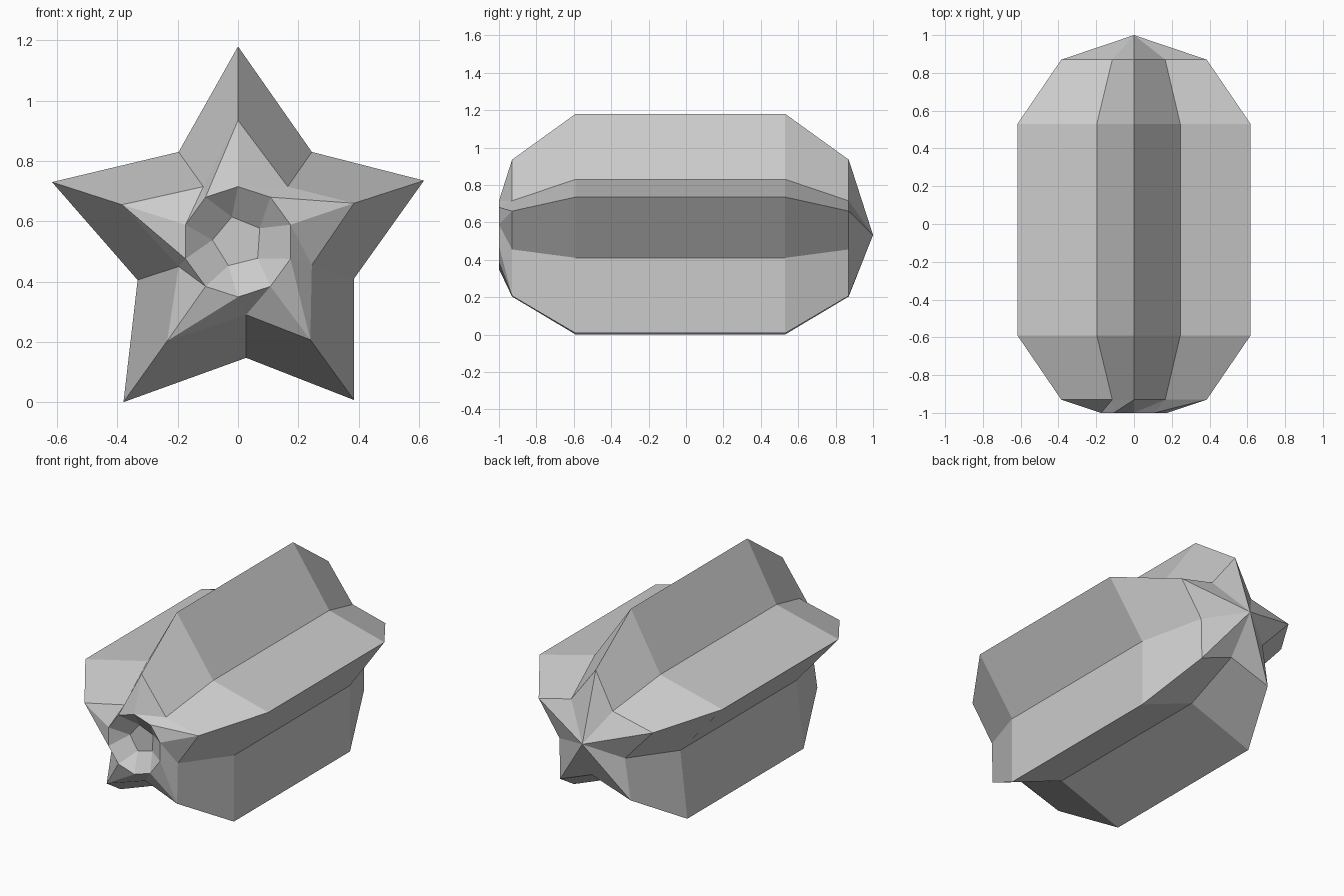
import bpy, bmesh, math

cube = bpy.data.objects.get("Cube")
if cube:
    bpy.data.objects.remove(cube)

MID = 0.532  # height of the fruit's long axis

# Star cross-sections, clockwise from the top tip, alternating tip and valley
WIDE = [(0, 1.18), (0.245, 0.83), (0.617, 0.735), (0.385, 0.41), (0.385, 0.007),
        (0.027, 0.147), (-0.38, 0), (-0.333, 0.405), (-0.617, 0.73), (-0.197, 0.83)]
NARROW = [(0, 0.935), (0.165, 0.715), (0.385, 0.66), (0.245, 0.455), (0.24, 0.207),
          (0.027, 0.29), (-0.235, 0.203), (-0.197, 0.45), (-0.385, 0.655), (-0.115, 0.715)]


def circle(radius, count, start=0):
    angles = [math.radians(start + 360 * i / count) for i in range(count)]
    return [(radius * math.sin(a), MID + radius * math.cos(a)) for a in angles]


bm = bmesh.new()


def ring(points, y):
    return [bm.verts.new((x, y, z)) for x, z in points]


def bridge(a, b):
    for i in range(len(a)):
        j = (i + 1) % len(a)
        bm.faces.new((a[i], a[j], b[j], b[i]))


# Ribbed body
front = ring(NARROW, -0.93)
body_front = ring(WIDE, -0.59)
body_back = ring(WIDE, 0.53)
back = ring(NARROW, 0.87)
for a, b in ((front, body_front), (body_front, body_back), (body_back, back)):
    bridge(a, b)

# Pointed back end
apex = bm.verts.new((0, 1, MID))
for i in range(10):
    bm.faces.new((back[i], back[(i + 1) % 10], apex))

# Front end closing in to a round rim
rim = ring(circle(0.183, 10), -1)
for i in range(10):
    bm.faces.new((front[i], rim[i - 1], rim[i]))
    bm.faces.new((front[i], rim[i], front[(i + 1) % 10]))

# Faceted dimple inside the rim
floor = ring(circle(0.085, 5, 58), -0.92)
for i in range(5):
    a, b, c = (rim[(2 * i + k) % 10] for k in (1, 2, 3))
    bm.faces.new((a, b, floor[i]))
    bm.faces.new((b, c, floor[(i + 1) % 5], floor[i]))
bm.faces.new(floor)

bmesh.ops.recalc_face_normals(bm, faces=bm.faces)
mesh = bpy.data.meshes.new("star_fruit")
bm.to_mesh(mesh)
bm.free()
fruit = bpy.data.objects.new("star_fruit", mesh)
bpy.context.collection.objects.link(fruit)

# Plain grey skin
skin = bpy.data.materials.new("light_grey")
skin.use_nodes = True
colour = (0.6, 0.6, 0.6, 1)
skin.diffuse_color = colour
skin.node_tree.nodes["Principled BSDF"].inputs["Base Color"].default_value = colour
mesh.materials.append(skin)
